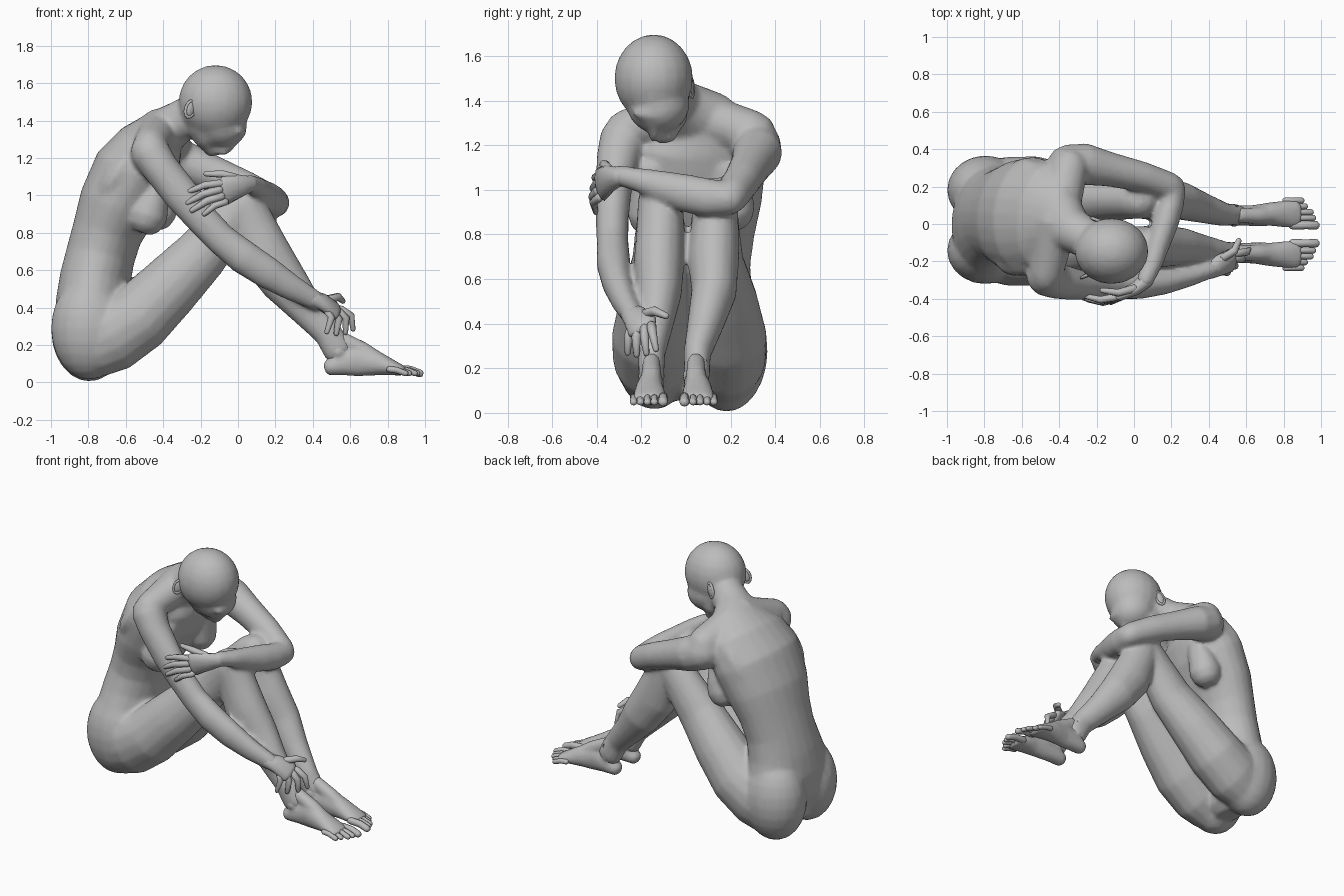
import bpy, bmesh, math
from mathutils import Vector, Matrix

skin = bpy.data.materials.new("grey_clay")
skin.diffuse_color = (0.5, 0.5, 0.5, 1)


def tube(bm, pts, hint=(0, 1, 0), n=16):
    """Rounded loft; each point is x, y, z, half width along hint, half depth."""
    P = [Vector(p[:3]) for p in pts]
    R = [(p[3], p[-1]) for p in pts]
    t0, t1 = (P[0] - P[1]).normalized(), (P[-1] - P[-2]).normalized()
    m0, m1 = min(R[0]), min(R[-1])
    # rounded ends
    caps = ((0.55, 0.83), (0.88, 0.47))
    start = [(P[0] + t0 * m0 * k, (R[0][0] * s, R[0][1] * s)) for k, s in reversed(caps)]
    end = [(P[-1] + t1 * m1 * k, (R[-1][0] * s, R[-1][1] * s)) for k, s in caps]
    rows = start + list(zip(P, R)) + end
    rings = []
    for i, (c, (a, b)) in enumerate(rows):
        t = (rows[min(i + 1, len(rows) - 1)][0] - rows[max(i - 1, 0)][0]).normalized()
        h = Vector(hint)
        u = (h - t * h.dot(t)).normalized()
        v = t.cross(u)
        rings.append([bm.verts.new(c + u * a * math.cos(w) + v * b * math.sin(w))
                      for w in (2 * math.pi * k / n for k in range(n))])
    for r, s in zip(rings, rings[1:]):
        for k in range(n):
            bm.faces.new((r[k], r[(k + 1) % n], s[(k + 1) % n], s[k]))
    bm.faces.new(rings[0][::-1])
    bm.faces.new(rings[-1])


def ball(bm, c, r, pitch=0):
    m = Matrix.Translation(c) @ Matrix.Rotation(pitch, 4, 'Y') @ Matrix.Diagonal((*r, 1))
    bmesh.ops.create_uvsphere(bm, u_segments=20, v_segments=12, radius=1, matrix=m)


def finish(bm, name, voxel=0, smooth=5, ratio=0.3):
    bmesh.ops.recalc_face_normals(bm, faces=bm.faces)
    for f in bm.faces:
        f.smooth = True
    me = bpy.data.meshes.new(name)
    bm.to_mesh(me)
    bm.free()
    me.materials.append(skin)
    ob = bpy.data.objects.new(name, me)
    bpy.context.collection.objects.link(ob)
    if voxel:
        m = ob.modifiers.new("blend", 'REMESH')
        m.mode, m.voxel_size, m.use_smooth_shade = 'VOXEL', voxel, True
        m = ob.modifiers.new("soften", 'SMOOTH')
        m.factor, m.iterations = 0.5, smooth
        m = ob.modifiers.new("simplify", 'DECIMATE')
        m.ratio = ratio
    return ob


# ---- body: torso, neck, head, arms and legs blended into one skin
bm = bmesh.new()
tube(bm, [(-.78, .015, .18, .20, .14), (-.78, .015, .28, .29, .185), (-.775, .02, .42, .31, .20),
          (-.762, .035, .56, .265, .19), (-.735, .045, .68, .245, .185), (-.70, .05, .80, .258, .188),
          (-.645, .045, .94, .295, .212), (-.555, .04, 1.12, .32, .225), (-.47, .04, 1.25, .29, .188),
          (-.405, .02, 1.335, .20, .132), (-.32, -.04, 1.39, .115, .112),
          (-.20, -.10, 1.45, .105, .11)], (.1, 1, 0), 24)
# breasts, sloping out of the chest
tube(bm, [(-.41, -.15, 1.09, .07, .05), (-.455, -.15, .98, .10, .09), (-.485, -.15, .895, .115, .112)])
tube(bm, [(-.37, .18, 1.09, .07, .05), (-.405, .20, .99, .095, .085), (-.43, .205, .915, .105, .105)])
# shoulder blades and collar slope
ball(bm, (-.63, -.14, 1.13), (.08, .14, .20), .6)
ball(bm, (-.58, .21, 1.16), (.08, .14, .20), .6)
tube(bm, [(-.47, -.27, 1.27, .09), (-.42, 0, 1.35, .118), (-.35, .30, 1.25, .105)], (0, 0, 1))
# buttocks
ball(bm, (-.795, -.142, .29), (.205, .18, .275))
ball(bm, (-.795, .182, .28), (.205, .185, .275))

# legs: hip, thigh, knee, calf and ankle
for hip, knee, calf, ankle in ((-.155, -.115, -.12, -.155), (.185, .13, .125, .05)):
    tube(bm, [(-.78, hip, .205, .15, .185), (-.68, hip, .25, .175, .20), (-.53, hip, .345, .178, .185),
              (-.37, hip * .6 + knee * .4, .505, .158, .168), (-.20, knee, .68, .128, .147),
              (-.06, knee, .85, .107, .127), (.02, knee, .945, .102, .112)])
    tube(bm, [(.03, knee, .955, .102, .112), (.08, knee, .83, .107, .127), (.14, calf, .69, .114, .142),
              (.245, calf, .54, .102, .127), (.36, (calf + ankle) / 2, .40, .082, .097),
              (.48, ankle, .265, .062, .077), (.535, ankle, .17, .058, .08)])

# right arm reaching down to the ankle
tube(bm, [(-.47, -.28, 1.23, .107), (-.41, -.305, 1.14, .097), (-.30, -.325, 1.0, .082, .097),
          (-.19, -.33, .87, .074, .087), (-.09, -.33, .765, .072, .085), (.03, -.325, .67, .077, .092),
          (.16, -.31, .585, .067, .087), (.29, -.28, .505, .056, .07), (.42, -.24, .435, .046, .052)])
# left arm folded across the knees
tube(bm, [(-.35, .31, 1.2, .117), (-.26, .32, 1.165, .112), (-.12, .29, 1.11, .097, .092),
          (.05, .25, 1.04, .087, .082), (.19, .20, .97, .08, .077)], (0, 0, 1))
tube(bm, [(.20, .19, .96, .077), (.195, .10, .965, .086, .072), (.165, .0, .985, .086, .072),
          (.13, -.11, 1.015, .072, .062), (.10, -.21, 1.045, .054), (.06, -.30, 1.065, .046)], (0, 0, 1))

# head: skull, face, jaw, chin, brow and nose, leaning to one side
ball(bm, (-.12, -.145, 1.50), (.198, .177, .197))
ball(bm, (-.10, -.125, 1.385), (.152, .142, .13), .4)
tube(bm, [(-.20, -.11, 1.38, .125, .08), (-.155, -.10, 1.30, .105, .075), (-.14, -.095, 1.25, .062, .045)])
ball(bm, (.0, -.14, 1.345), (.045, .10, .035), .5)
tube(bm, [(.0, -.145, 1.315, .018, .022), (-.05, -.14, 1.262, .026, .03), (-.075, -.138, 1.237, .03, .026)])
ball(bm, (-.11, -.11, 1.24), (.03, .05, .024), .5)
finish(bm, "body", .013, 8, .3)

# ---- feet with toes; the big toe is on the inner side
for name, y, inner in (("right_foot", -.155, 1), ("left_foot", .045, -1)):
    bm = bmesh.new()
    out = y - inner * .008
    tube(bm, [(.505, y, .085, .05, .05), (.56, y, .105, .054, .07), (.64, y, .12, .056, .088),
              (.73, out, .105, .063, .07), (.81, out, .083, .072, .046), (.87, out, .066, .073, .03)])
    tube(bm, [(.53, y, .20, .045, .065), (.555, y, .12, .05, .072)])
    tube(bm, [(.56, y, .225, .04, .045), (.67, y, .17, .045, .045), (.80, out, .092, .05, .037)])
    for side in (-1, 1):
        ball(bm, (.535, y + side * .042, .165), (.03, .018, .03))
    finish(bm, name, .010, 4, .35)
    bm = bmesh.new()
    for k in range(5):
        ty = y + inner * (.052 - .031 * k - (.008 if k else 0))
        tip = .972 - .013 * k - .006 * k * (k > 2)
        r = .023 if k == 0 else .017
        tube(bm, [(.85 - .01 * k, ty, .07, r, r), (tip - .05, ty, .066, r * .9, r),
                  (tip, ty, .048, r, r * .9)], n=8)
    finish(bm, name.replace("foot", "toes"))


# ---- hands: palm loft plus jointed fingers
def hand(name, palm, hint, fingers, lift):
    bm = bmesh.new()
    tube(bm, palm, hint, 12)
    finish(bm, name + "_palm")
    bm = bmesh.new()
    for a, b, r in fingers:
        a, b = Vector(a), Vector(b)
        mid = (a + b) / 2 + Vector(lift)
        tube(bm, [(*a, r * 1.3), (*mid, r * 1.15), (*b, r * .8)], (.3, .5, .8), 8)
    finish(bm, name + "_fingers")


hand("right_hand", [(.40, -.25, .445, .046, .046), (.45, -.225, .43, .06, .042), (.515, -.195, .385, .074, .034)],
     (.45, .9, .15),
     [((.48, -.245, .38), (.475, -.262, .27), .017), ((.51, -.215, .375), (.525, -.222, .262), .018),
      ((.535, -.185, .38), (.575, -.178, .268), .018), ((.55, -.155, .39), (.615, -.135, .285), .017),
      ((.47, -.185, .44), (.56, -.09, .435), .019)], (.022, -.005, .02))
hand("left_hand", [(.065, -.30, 1.06, .044, .042), (.01, -.345, 1.05, .062, .036), (-.07, -.38, 1.025, .078, .028)],
     (.2, 0, 1),
     [((-.09, -.39, 1.065), (-.265, -.385, 1.02), .017), ((-.10, -.395, 1.03), (-.27, -.395, .96), .018),
      ((-.09, -.395, .995), (-.245, -.405, .92), .018), ((-.07, -.39, .965), (-.18, -.405, .90), .016),
      ((.0, -.345, 1.09), (-.17, -.355, 1.115), .018)], (0, -.018, .012))

# ---- ears: rim ring with an inner shell
for name, c, turn in (("right_ear", (-.255, -.275, 1.462), .45), ("left_ear", (-.20, .022, 1.462), -.35)):
    bm = bmesh.new()
    ball(bm, (0, 0, 0), (.026, .012, .042))
    n = 12
    ring = [Vector((.027 * math.cos(a), 0, .046 * math.sin(a)))
            for a in (2 * math.pi * k / n for k in range(n))]
    for k in range(n):
        tube(bm, [(*ring[k], .009), (*ring[(k + 1) % n], .009)], n=6)
    bm.transform(Matrix.Translation(c) @ Matrix.Rotation(turn, 4, 'Z') @ Matrix.Rotation(.35, 4, 'Y'))
    finish(bm, name)
